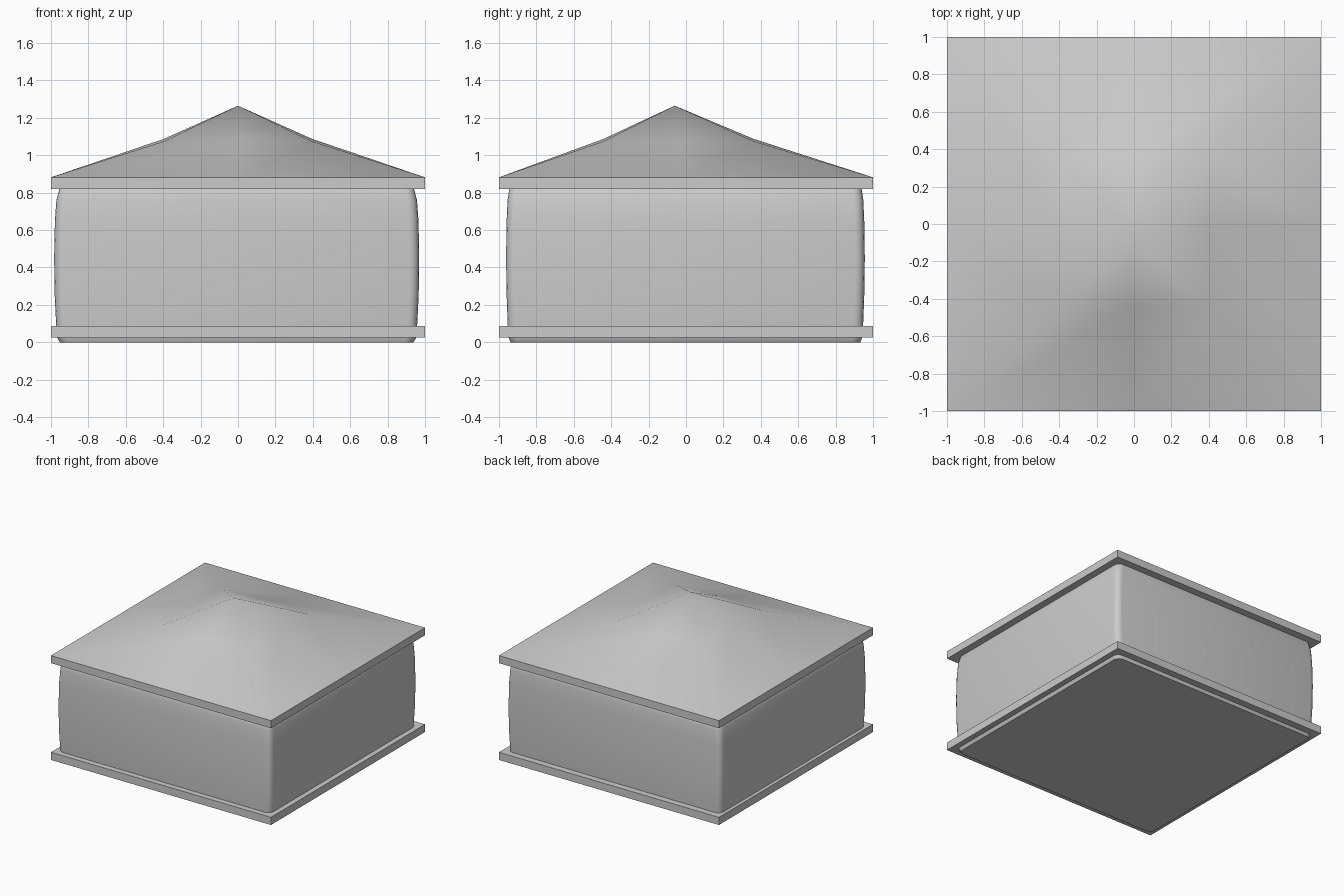
import bpy, bmesh, math

if "Cube" in bpy.data.objects:
    bpy.data.objects.remove(bpy.data.objects["Cube"])


def make_object(name, bm, smooth=None):
    bmesh.ops.recalc_face_normals(bm, faces=bm.faces)
    mesh = bpy.data.meshes.new(name)
    bm.to_mesh(mesh)
    bm.free()
    obj = bpy.data.objects.new(name, mesh)
    bpy.context.collection.objects.link(obj)
    if smooth is not None:
        bpy.ops.object.select_all(action='DESELECT')
        obj.select_set(True)
        bpy.context.view_layer.objects.active = obj
        bpy.ops.object.shade_smooth_by_angle(angle=math.radians(smooth))
    return obj


def loft(bm, rings):
    for a, b in zip(rings, rings[1:]):
        for i in range(len(a)):
            j = (i + 1) % len(a)
            bm.faces.new((a[i], a[j], b[j], b[i]))


def slab(name, z0, z1):
    bm = bmesh.new()
    bmesh.ops.create_cube(bm, size=1)
    for v in bm.verts:
        v.co.x *= 2
        v.co.y *= 2
        v.co.z = z0 if v.co.z < 0 else z1
    return make_object(name, bm)


def rounded_ring(bm, hx, hy, r, z, cx=-0.007, cy=-0.003, steps=4):
    pts = []
    for k, (sx, sy) in enumerate(((1, 1), (-1, 1), (-1, -1), (1, -1))):
        for s in range(steps + 1):
            a = math.pi / 2 * (k + s / steps)
            pts.append(bm.verts.new((cx + sx * (hx - r) + r * math.cos(a),
                                     cy + sy * (hy - r) + r * math.sin(a), z)))
    return pts


# Flat edge boards below and above the body
slab("base_board", 0.025, 0.088)
slab("eave_board", 0.82, 0.882)

# Softly bulging body with rounded corners: (half width x, half width y, z)
profile = [(0.945, 0.935, 0.0), (0.96, 0.945, 0.025), (0.965, 0.95, 0.09),
           (0.973, 0.956, 0.25), (0.976, 0.959, 0.45), (0.972, 0.956, 0.65),
           (0.964, 0.951, 0.76), (0.948, 0.942, 0.82), (0.92, 0.92, 0.86)]
bm = bmesh.new()
rings = [rounded_ring(bm, hx, hy, 0.05, z) for hx, hy, z in profile]
loft(bm, rings)
bm.faces.new(rings[0])
bm.faces.new(rings[-1])
make_object("body", bm, 40)

# Two-pitch pyramid roof, steeper near the off-centre peak
bm = bmesh.new()
square = [(1, 0), (1, 1), (0, 1), (-1, 1), (-1, 0), (-1, -1), (0, -1), (1, -1)]
eave = [bm.verts.new((x, y, 0.882)) for x, y in square]
bend = [bm.verts.new((0.395 * x, 0.4 * y - 0.04, 1.075 if x * y else 1.088))
        for x, y in square]
loft(bm, [eave, bend])
peak = bm.verts.new((0, -0.06, 1.265))
for i in range(8):
    bm.faces.new((bend[i], bend[(i + 1) % 8], peak))
bm.faces.new(eave)
roof = make_object("roof", bm, 60)
# keep the eave line crisp
for e in roof.data.edges:
    a, b = (roof.data.vertices[i].co.z for i in e.vertices)
    if max(a, b) < 0.9:
        e.use_edge_sharp = True
